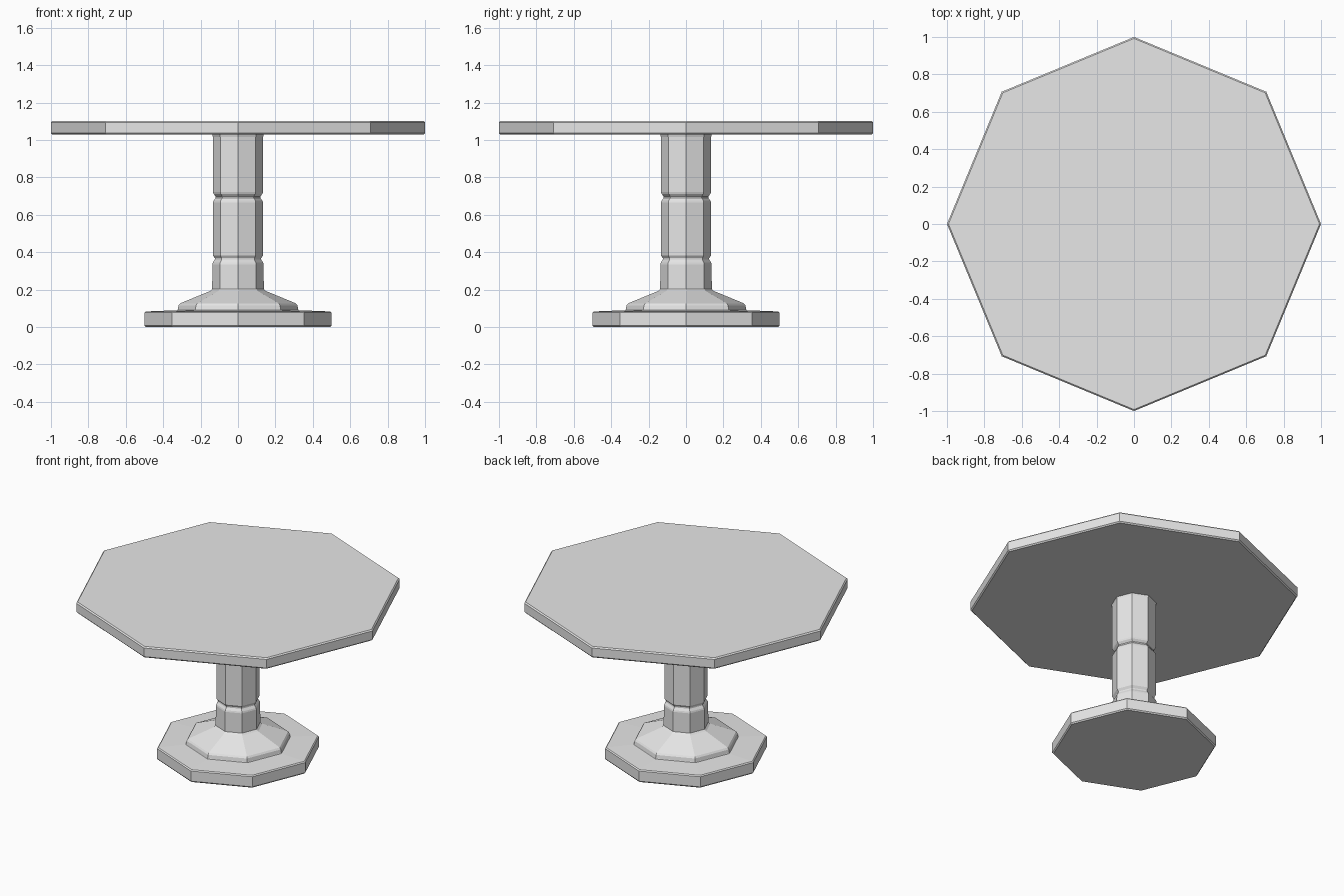
import bpy, bmesh, math

if "Cube" in bpy.data.objects:
    bpy.data.objects.remove(bpy.data.objects["Cube"])

SIDES = 8
grey = bpy.data.materials.new("light_grey")
grey.diffuse_color = (0.8, 0.8, 0.8, 1)
grey.use_nodes = True
grey.node_tree.nodes["Principled BSDF"].inputs["Base Color"].default_value = grey.diffuse_color


def octagon_lathe(name, profile):
    """Closed eight-sided solid from (radius, z) pairs, bottom to top."""
    bm = bmesh.new()
    rings = []
    for r, z in profile:
        rings.append([bm.verts.new((r * math.cos(math.tau * i / SIDES),
                                    r * math.sin(math.tau * i / SIDES), z))
                      for i in range(SIDES)])
    for a, b in zip(rings, rings[1:]):
        for i in range(SIDES):
            j = (i + 1) % SIDES
            bm.faces.new((a[i], a[j], b[j], b[i]))
    bm.faces.new(rings[0][::-1])
    bm.faces.new(rings[-1])
    bmesh.ops.recalc_face_normals(bm, faces=bm.faces)
    mesh = bpy.data.meshes.new(name)
    bm.to_mesh(mesh)
    bm.free()
    mesh.materials.append(grey)
    obj = bpy.data.objects.new(name, mesh)
    bpy.context.collection.objects.link(obj)
    return obj


# Table top with slightly eased edges
octagon_lathe("table_top", [(0.992, 1.028), (1.0, 1.036), (1.0, 1.094), (0.992, 1.102)])

# Floor plate, its top rising a little towards the foot
octagon_lathe("base_plate", [(0.493, 0.0), (0.5, 0.008), (0.5, 0.076),
                             (0.493, 0.083), (0.31, 0.09)])

# Sloping foot and column with two turned grooves
octagon_lathe("pedestal", [
    (0.326, 0.085), (0.322, 0.093), (0.318, 0.115), (0.31, 0.126),
    (0.15, 0.192), (0.138, 0.203),
    (0.137, 0.335), (0.134, 0.345), (0.124, 0.36), (0.124, 0.368), (0.134, 0.383),
    (0.134, 0.665), (0.131, 0.675), (0.119, 0.69), (0.119, 0.698), (0.131, 0.712),
    (0.134, 0.722), (0.134, 1.015), (0.138, 1.03)])
